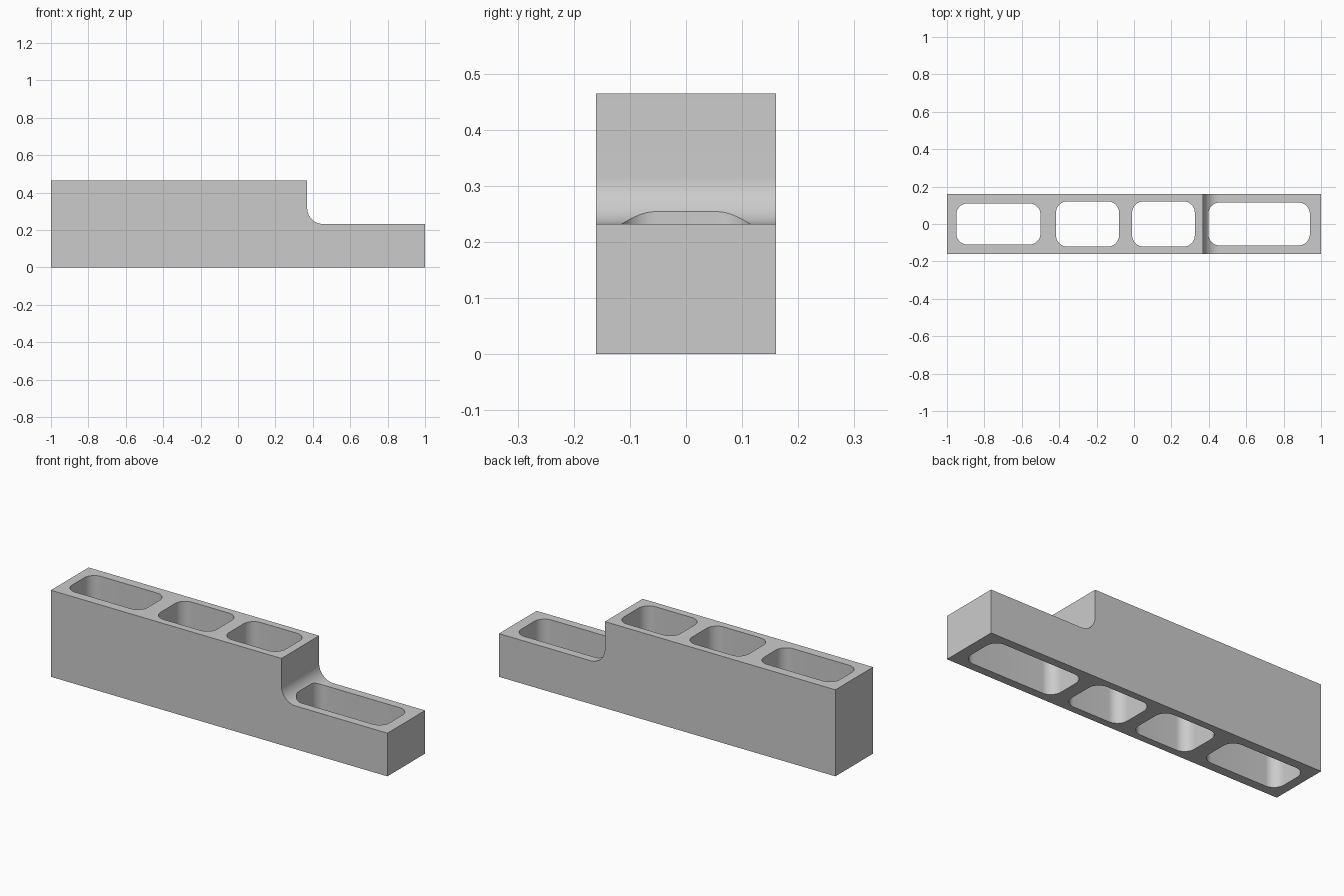
import bpy
import bmesh
from math import sin, cos, pi
from mathutils import Vector

if "Cube" in bpy.data.objects:
    bpy.data.objects.remove(bpy.data.objects["Cube"], do_unlink=True)

LENGTH, HALF_WIDTH = 2.0, 0.16
TALL, LOW = 0.465, 0.232
STEP_X, FILLET = 0.37, 0.085
CORNER = 0.06

grey = bpy.data.materials.new("plain_grey")
grey.use_nodes = True
colour = (0.6, 0.6, 0.6, 1)
grey.diffuse_color = colour
grey.node_tree.nodes["Principled BSDF"].inputs["Base Color"].default_value = colour


def arc(cx, cy, radius, start, end, steps=12):
    angles = [start + (end - start) * i / steps for i in range(steps + 1)]
    return [(cx + radius * cos(a), cy + radius * sin(a)) for a in angles]


def prism(name, points, offset):
    """Extrude a closed outline along an offset."""
    bm = bmesh.new()
    face = bm.faces.new([bm.verts.new(p) for p in points])
    result = bmesh.ops.extrude_face_region(bm, geom=[face])
    moved = [v for v in result["geom"] if isinstance(v, bmesh.types.BMVert)]
    bmesh.ops.translate(bm, verts=moved, vec=Vector(offset))
    bmesh.ops.recalc_face_normals(bm, faces=bm.faces)
    mesh = bpy.data.meshes.new(name)
    bm.to_mesh(mesh)
    bm.free()
    mesh.materials.append(grey)
    obj = bpy.data.objects.new(name, mesh)
    bpy.context.collection.objects.link(obj)
    return obj


# Stepped block with a concave fillet at the foot of the step
end = LENGTH / 2
profile = [(-end, 0), (end, 0), (end, LOW)]
profile += arc(STEP_X + FILLET, LOW + FILLET, FILLET, 1.5 * pi, pi, 16)
profile += [(STEP_X, TALL), (-end, TALL)]
block = prism("stepped_block", [(x, -HALF_WIDTH, z) for x, z in profile],
              (0, 2 * HALF_WIDTH, 0))

# Rounded vertical openings: x from, x to, half width
openings = [(-0.95, -0.50, 0.11), (-0.417, -0.08, 0.121),
            (-0.01, 0.325, 0.121), (0.398, 0.94, 0.115)]
for x0, x1, half in openings:
    cx, dx, dy = (x0 + x1) / 2, (x1 - x0) / 2 - CORNER, half - CORNER
    outline = []
    for i, (sx, sy) in enumerate([(1, 1), (-1, 1), (-1, -1), (1, -1)]):
        outline += arc(cx + sx * dx, sy * dy, CORNER, i * pi / 2, (i + 1) * pi / 2)
    cutter = prism("opening_cutter", [(x, y, -0.1) for x, y in outline],
                   (0, 0, TALL + 0.2))
    cutter.hide_render = True
    cut = block.modifiers.new("opening", 'BOOLEAN')
    cut.operation, cut.solver, cut.object = 'DIFFERENCE', 'EXACT', cutter
    bpy.ops.object.select_all(action='DESELECT')
    block.select_set(True)
    bpy.context.view_layer.objects.active = block
    bpy.ops.object.modifier_apply(modifier=cut.name)
    bpy.data.objects.remove(cutter, do_unlink=True)

# Smooth curved walls, sharp block edges
bpy.ops.object.shade_smooth_by_angle(angle=pi / 6)
